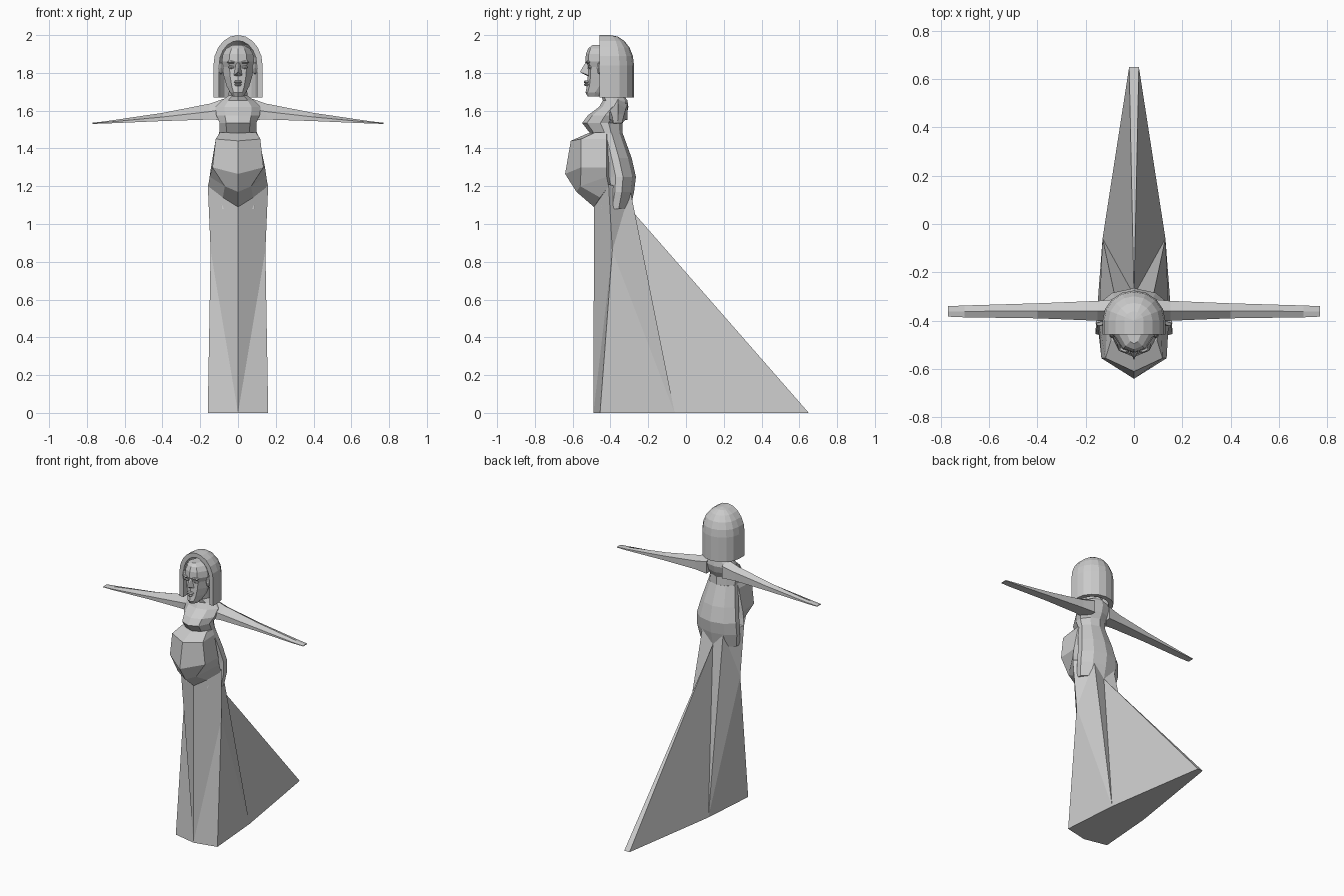
import bpy, bmesh, math

if "Cube" in bpy.data.objects:
    bpy.data.objects.remove(bpy.data.objects["Cube"])


def make(name, verts, faces, mirror=False, fix=True):
    me = bpy.data.meshes.new(name)
    me.from_pydata(verts, [], faces)
    bm = bmesh.new()
    bm.from_mesh(me)
    if mirror:
        geo = bm.verts[:] + bm.edges[:] + bm.faces[:]
        bmesh.ops.mirror(bm, geom=geo, axis='X', merge_dist=-1)
    bmesh.ops.remove_doubles(bm, verts=bm.verts, dist=1e-4)
    if fix:
        bmesh.ops.recalc_face_normals(bm, faces=bm.faces)
    bm.to_mesh(me)
    bm.free()
    ob = bpy.data.objects.new(name, me)
    bpy.context.collection.objects.link(ob)
    return ob


def loft(name, rings, closed=True, caps=True, fix=True):
    n = len(rings[0])
    verts = [p for r in rings for p in r]
    faces = []
    for i in range(len(rings) - 1):
        for j in range(n if closed else n - 1):
            k = (j + 1) % n
            faces.append((i*n + j, i*n + k, (i+1)*n + k, (i+1)*n + j))
    if caps:
        faces += [tuple(range(n))[::-1], tuple(range(len(verts) - n, len(verts)))]
    return make(name, verts, faces, fix=fix)


def whole(half):
    """Complete a half ring (front to back, x >= 0) with its mirror image."""
    return half + [(-x, y, z) for x, y, z in reversed(half) if x > 0]


def section(z, w, yf, yb, a=0.6, f=0.2):
    """Body cross-section from half width and front / back depth."""
    d = yb - yf
    return whole([(0, yf, z), (w*a, yf + f*d*.6, z), (w, yf + d*.45, z),
                  (w, yf + d*.65, z), (w*.6, yb - d*.1, z), (0, yb, z)])


# skirt with a long train
F0, S0, C, T = (0, -.49, 0), (.16, -.455, 0), (.13, -.06, 0), (.02, .65, 0)
M, F1, H = (.145, -.39, .86), (0, -.487, 1.1), (.16, -.41, 1.21)
B, V, E, O = (.08, -.295, 1.18), (0, -.295, 1.08), (0, .65, 0), (0, -.36, 1.2)
make("skirt", [F0, S0, C, T, M, F1, H, B, V, E, O],
     [(0, 1, 4), (0, 4, 6, 5), (1, 2, 4), (4, 2, 7), (4, 7, 6), (2, 8, 7),
      (2, 3, 8), (3, 9, 8), (0, 9, 3, 2, 1), (5, 6, 10), (6, 7, 10), (7, 8, 10)],
     mirror=True)

# hips and back
loft("torso", [section(*r) for r in (
    (1.08, .14, -.47, -.295), (1.17, .153, -.46, -.275), (1.25, .15, -.46, -.265),
    (1.35, .13, -.48, -.288), (1.48, .10, -.50, -.335))])

# rounded belly
loft("belly", [whole(h + [(0, -.36, h[2][2])]) for h in (
    [(0, -.487, 1.09), (.08, -.455, 1.14), (.158, -.41, 1.20)],
    [(0, -.58, 1.17), (.07, -.56, 1.20), (.15, -.42, 1.25)],
    [(0, -.64, 1.265), (.135, -.555, 1.30), (.143, -.42, 1.30)],
    [(0, -.61, 1.44), (.118, -.555, 1.45), (.112, -.42, 1.45)],
    [(0, -.52, 1.48), (.095, -.48, 1.485), (.098, -.42, 1.485)])])

# chest, shoulders and neck
loft("chest", [section(*r) for r in (
    (1.47, .10, -.50, -.335), (1.535, .097, -.55, -.335, .65),
    (1.575, .115, -.52, -.315), (1.62, .12, -.46, -.305),
    (1.655, .085, -.44, -.31), (1.68, .05, -.45, -.33), (1.76, .045, -.47, -.35))])

# tapering arms
for side, s in (("left", 1), ("right", -1)):
    loft(side + "_arm", [[(s*x, a, (lo+hi)/2), (s*x, (a+b)/2, hi),
                          (s*x, b, hi - (hi-lo)*.3), (s*x, b, lo), (s*x, a, lo)]
                         for x, a, b, lo, hi in (
        (.06, -.41, -.31, 1.55, 1.668), (.15, -.40, -.318, 1.553, 1.637),
        (.40, -.39, -.328, 1.545, 1.588), (.70, -.386, -.337, 1.532, 1.544),
        (.77, -.383, -.34, 1.53, 1.536))])

# head
loft("head", [section(*r, .55, .16) for r in (
    (1.675, .028, -.52, -.44), (1.695, .042, -.532, -.42), (1.73, .06, -.525, -.38),
    (1.78, .075, -.52, -.37), (1.83, .083, -.518, -.37), (1.86, .086, -.533, -.37),
    (1.90, .08, -.53, -.37), (1.93, .062, -.518, -.38), (1.947, .03, -.495, -.40))])

# nose
make("nose", [(0, -.53, 1.858), (.022, -.515, 1.787), (0, -.562, 1.805),
              (0, -.52, 1.782), (.01, -.52, 1.855)],
     [(0, 4, 2), (4, 1, 2), (1, 3, 2)], mirror=True)

# lips, brows, eyes and ears
def lump(name, loc, size):
    bpy.ops.mesh.primitive_uv_sphere_add(segments=6, ring_count=4, radius=1, location=loc)
    ob = bpy.context.object
    ob.name = name
    ob.scale = size


lump("upper_lip", (0, -.526, 1.752), (.026, .016, .009))
lump("lower_lip", (0, -.525, 1.738), (.022, .016, .009))
for side, s in (("left", 1), ("right", -1)):
    lump(side + "_brow", (s*.036, -.518, 1.857), (.026, .016, .008))
    lump(side + "_eye", (s*.036, -.508, 1.83), (.018, .012, .009))
    lump(side + "_ear", (s*.09, -.455, 1.825), (.014, .018, .035))

# bell-shaped hair, open at the front
rows = [(1.67, 1), (1.75, 1), (1.84, 1)]
for i in range(1, 6):
    t = math.pi / 2 * i / 5
    rows.append((1.84 + .16*math.sin(t), math.cos(t)))
rings = []
for z, k in rows:
    ring = [(.13*k, -.458, z)]
    for j in range(9):
        a = math.pi * j / 8
        ring.append((.13*k*math.cos(a), -.40 + .125*k*math.sin(a), z))
    ring.append((-.13*k, -.458, z))
    rings.append(ring)
hair = loft("hair", rings, closed=False, caps=False, fix=False)
mod = hair.modifiers.new("thickness", 'SOLIDIFY')
mod.thickness = .03
mod.offset = -1
